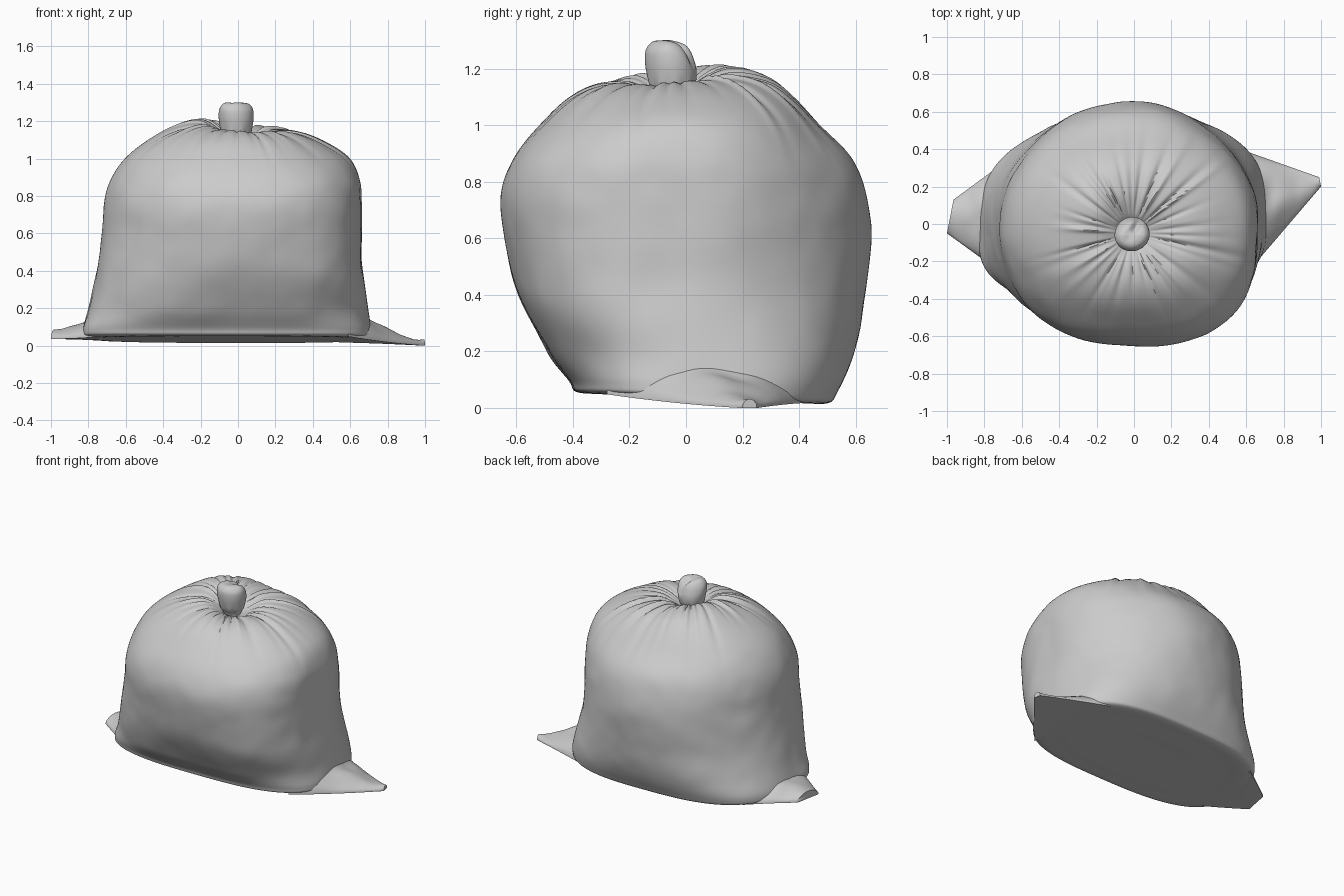
import bpy, bmesh, math, random
from mathutils import Vector, noise

if "Cube" in bpy.data.objects:
    bpy.data.objects.remove(bpy.data.objects["Cube"])

random.seed(4)
NECK = Vector((-0.01, -0.05))
CX, CY = -0.02, -0.02


def smooth(a, b, v):
    t = min(1, max(0, (v - a) / (b - a)))
    return t * t * (3 - 2 * t)


def catmull(rows, i, t):
    p = [rows[min(max(i + k, 0), len(rows) - 1)] for k in (-1, 0, 1, 2)]
    return [0.5 * (2 * b + (c - a) * t + (2 * a - 5 * b + 4 * c - d) * t * t
                   + (3 * b - a - 3 * c + d) * t ** 3) for a, b, c, d in zip(*p)]


def loft(name, rings):
    """Closed skin through equal-length rings, capped at both ends."""
    bm = bmesh.new()
    vs = [[bm.verts.new(p) for p in r] for r in rings]
    n = len(vs[0])
    for a, b in zip(vs, vs[1:]):
        for j in range(n):
            k = (j + 1) % n
            bm.faces.new((a[j], a[k], b[k], b[j]))
    for r in (vs[0], vs[-1]):
        c = bm.verts.new(sum((v.co for v in r), Vector()) / n)
        for j in range(n):
            bm.faces.new((r[j], r[(j + 1) % n], c))
    bmesh.ops.recalc_face_normals(bm, faces=bm.faces)
    me = bpy.data.meshes.new(name)
    bm.to_mesh(me)
    bm.free()
    ob = bpy.data.objects.new(name, me)
    bpy.context.collection.objects.link(ob)
    bpy.ops.object.select_all(action='DESELECT')
    ob.select_set(True)
    bpy.context.view_layer.objects.active = ob
    bpy.ops.object.shade_smooth_by_angle(angle=math.radians(50))
    return ob


# Gathered pleats radiating from the neck: angle, width, reach, height
pleats = [(math.tau * (i + random.uniform(-.4, .4)) / 32, random.uniform(.03, .07),
           random.uniform(.12, .5), random.choice((-1, 1, -1)) * random.uniform(.007, .018))
          for i in range(32)]


def pleat(x, y):
    d = math.hypot(x - NECK.x, y - NECK.y)
    th = math.atan2(y - NECK.y, x - NECK.x)
    total = 0
    for a, w, reach, amp in pleats:
        da = (th - a + math.pi) % math.tau - math.pi
        fall = math.exp(-(max(0, d - .2) / reach) ** 2) * smooth(.06, .22, d)
        total += amp * fall * math.exp(-(da / w) ** 2)
    return total


# Sack body: z, left, right, front, back, squareness
rows = [(.036, -.3, .28, -.15, .2, 2.6), (.036, -.62, .55, -.29, .40, 2.8),
        (.04, -.80, .69, -.385, .50, 2.9), (.08, -.83, .71, -.41, .535, 2.9),
        (.2, -.80, .69, -.49, .595, 2.5), (.4, -.76, .67, -.59, .635, 2.2),
        (.6, -.73, .665, -.64, .655, 2.1), (.75, -.715, .66, -.65, .64, 2.1),
        (.88, -.68, .648, -.605, .59, 2.1), (1.0, -.605, .60, -.515, .475, 2.1),
        (1.09, -.49, .47, -.425, .385, 2.1), (1.145, -.365, .33, -.325, .30, 2),
        (1.16, -.22, .19, -.22, .17, 2), (1.13, -.12, .10, -.14, .06, 2),
        (1.10, -.07, .05, -.11, .01, 2)]
SEG, SUB = 240, 7
rings = []
for i in range(len(rows) - 1):
    for s in range(SUB):
        z, x0, x1, y0, y1, n = catmull(rows, i, s / SUB)
        side = smooth(.1, .4, z) * (1 - smooth(.85, 1.1, z))
        low = 1 - smooth(.2, .9, z)
        ring = []
        for j in range(SEG):
            a = math.tau * j / SEG
            c, q = math.cos(a), math.sin(a)
            hx = x1 - CX if c > 0 else CX - x0
            hy = y1 - CY if q > 0 else CY - y0
            r = (abs(c) ** n + abs(q) ** n) ** (-1 / n)
            # fuller front right corner, slacker back
            if c > 0 and q < 0:
                r *= 1 + .08 * side * (2 * c * q) ** 2
            elif q > 0:
                r *= 1 - .03 * side * (2 * c * q) ** 2
            x, y = CX + hx * r * c, CY + hy * r * q
            y += .06 * x * low * (1 - .6 * abs(q))
            # soft dents and bottom tilt
            p = Vector((x, y, z))
            k = .016 * noise.noise(p * 3) + .005 * noise.noise(p * 8)
            k *= smooth(.03, .2, z) * (1 - smooth(.95, 1.15, z))
            x, y = x * (1 + k), y * (1 + k)
            # crown: raised back left, sunken front right of the neck
            dome = smooth(.7, 1.12, z)
            hump = .055 * math.exp(-((x + .19) ** 2 / .04 + (y - .12) ** 2 / .05))
            hump -= .035 * math.exp(-((x - .08) ** 2 + (y + .13) ** 2) / .018)
            zz = z + dome * (pleat(x, y) + hump) - .045 * y * (1 - smooth(.04, .2, z))
            ring.append(Vector((x, y, zz)))
        rings.append(ring)
loft("sack_body", rings)


# Flattened corner flaps at the two ends of the base
def flap(name, root, tip, base, h_tip, h_root):
    out = []
    U, T = 32, 28
    for i in range(T + 1):
        t = i / T
        b, f = (Vector(root[k]).lerp(Vector(tip[k]), t) for k in (0, 1))
        h = h_tip + h_root * (1 - t) ** 2
        top, bot = [], []
        for j in range(U + 1):
            u = j / U
            p = b.lerp(f, u)
            z0 = base[0] + (base[1] - base[0]) * t - .045 * p.y * (1 - t)
            crease = .03 * noise.noise(Vector((p.x * 9, p.y * 6, 3))) * (1 - .5 * t)
            arch = math.sin(math.pi * u) ** .7 if 0 < u < 1 else 0
            top.append(Vector((p.x, p.y, z0 + .01 + arch * max(.008, h + crease))))
            bot.append(Vector((p.x, p.y, z0)))
        out.append(top + bot[::-1])
    return loft(name, out)


flap("right_corner_flap", ((.54, .41), (.59, -.28)), ((.99, .25), (1.0, .20)), (.036, 0), .022, .20)
flap("left_corner_flap", ((-.68, .34), (-.71, -.26)), ((-.965, .13), (-1.0, -.05)), (.038, .035), .045, .12)

# Tied knot above the neck
prof = [(.05, 1.05), (.06, 1.10), (.08, 1.14), (.09, 1.19), (.091, 1.23),
        (.084, 1.265), (.062, 1.29), (.025, 1.297)]
rings = []
for i in range(len(prof) - 1):
    for s in range(5):
        r, z = catmull(prof, i, s / 5)
        ring = []
        for j in range(56):
            a = math.tau * j / 56
            up = smooth(1.16, 1.27, z)
            k = 1 + .05 * up * math.sin(2 * a + 1) + .04 * math.sin(9 * a) * (1 - smooth(1.1, 1.2, z))
            x, y = r * k * math.cos(a), r * k * math.sin(a)
            lump = .12 * noise.noise(Vector((x * 12, y * 12, z * 12))) * r
            fold = .03 * up * math.exp(-((x - y * .5) / .025) ** 2) * smooth(-.05, .06, y)
            ring.append(Vector((x + NECK.x, y + NECK.y - .01 * up,
                                z + .005 * up - .2 * up * max(0, y) - fold + lump * up)))
        rings.append(ring)
loft("tied_knot", rings)
